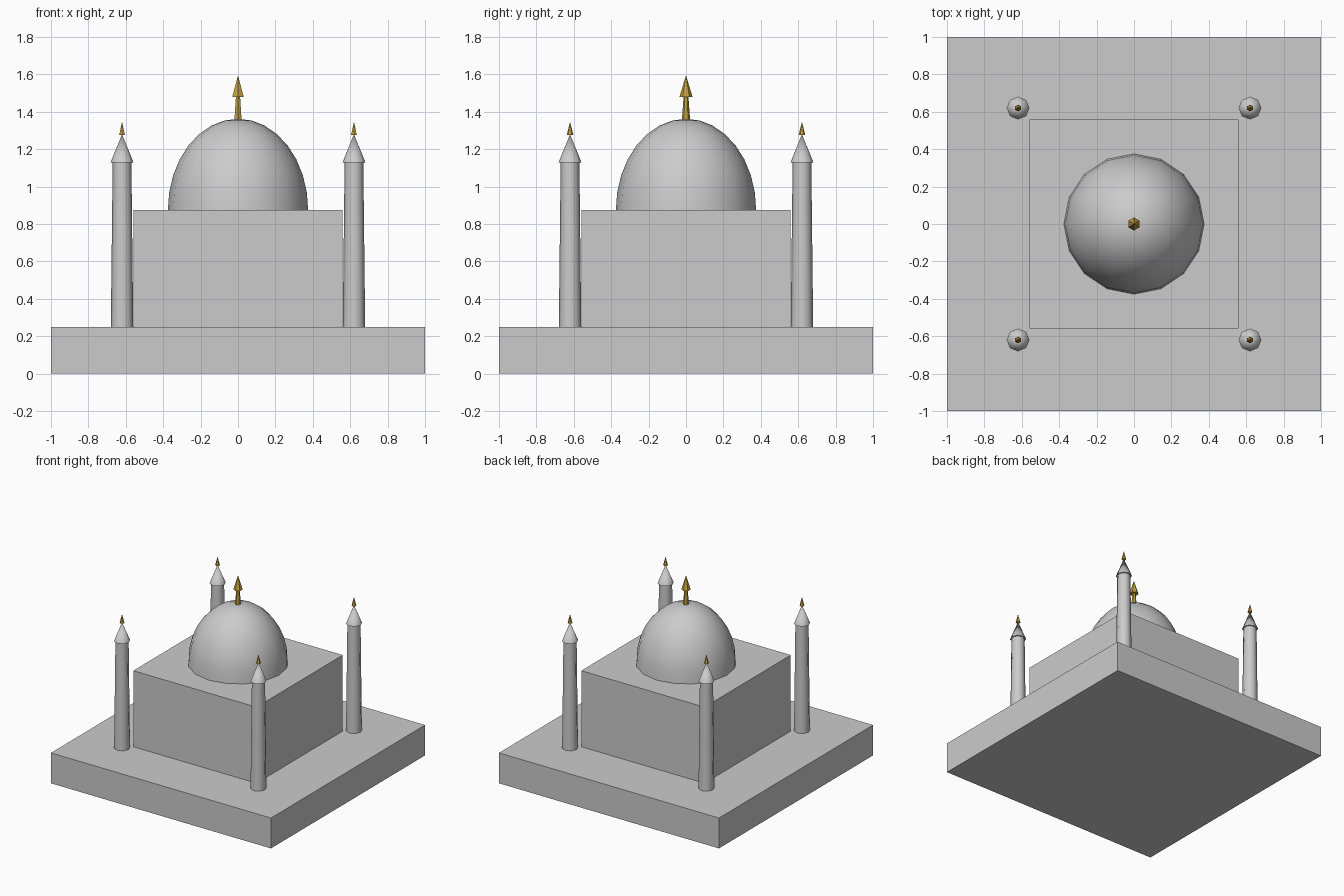
import bpy, bmesh
from math import sin, cos, pi, radians

if "Cube" in bpy.data.objects:
    bpy.data.objects.remove(bpy.data.objects["Cube"])

gold = bpy.data.materials.new("gold")
gold.diffuse_color = (0.55, 0.36, 0.05, 1)
gold.use_nodes = True
gold.node_tree.nodes["Principled BSDF"].inputs["Base Color"].default_value = gold.diffuse_color


def smooth(obj, angle):
    bpy.ops.object.select_all(action='DESELECT')
    obj.select_set(True)
    bpy.context.view_layer.objects.active = obj
    bpy.ops.object.shade_smooth_by_angle(angle=radians(angle))


def box(name, half, z0, z1):
    bpy.ops.mesh.primitive_cube_add(size=1, location=(0, 0, (z0 + z1) / 2))
    obj = bpy.context.object
    obj.name = name
    obj.scale = (2 * half, 2 * half, z1 - z0)
    return obj


def cone(name, x, y, z0, z1, r0, r1, sides, mat=None, angle=None):
    bpy.ops.mesh.primitive_cone_add(vertices=sides, radius1=r0, radius2=r1,
                                    depth=z1 - z0, location=(x, y, (z0 + z1) / 2))
    obj = bpy.context.object
    obj.name = name
    if mat:
        obj.data.materials.append(mat)
    if angle:
        smooth(obj, angle)
    return obj


# Platform and main hall
box("platform", 1.0, 0, 0.25)
box("hall", 0.56, 0.25, 0.875)

# Dome: upper half of a stretched sphere
bpy.ops.mesh.primitive_uv_sphere_add(segments=16, ring_count=16, radius=0.375,
                                     location=(0, 0, 0.875))
dome = bpy.context.object
dome.name = "dome"
dome.scale = (1, 1, 1.3)
bm = bmesh.new()
bm.from_mesh(dome.data)
bmesh.ops.delete(bm, geom=[v for v in bm.verts if v.co.z < -0.001], context='VERTS')
bm.to_mesh(dome.data)
bm.free()
smooth(dome, 40)

# Dome finial: tapered stem and spearhead
cone("finial_stem", 0, 0, 1.355, 1.48, 0.022, 0.013, 6, gold)
cone("finial_tip", 0, 0, 1.48, 1.595, 0.035, 0, 6, gold)

# Four corner minarets, each with a cap and a gold tip
for sx in (-1, 1):
    for sy in (-1, 1):
        x, y = 0.62 * sx, 0.62 * sy
        cone("minaret_shaft", x, y, 0.25, 1.13, 0.06, 0.05, 8, angle=50)
        cone("minaret_cap", x, y, 1.13, 1.28, 0.061, 0, 8, angle=50)
        cone("minaret_tip", x, y, 1.275, 1.347, 0.018, 0, 6, gold)
